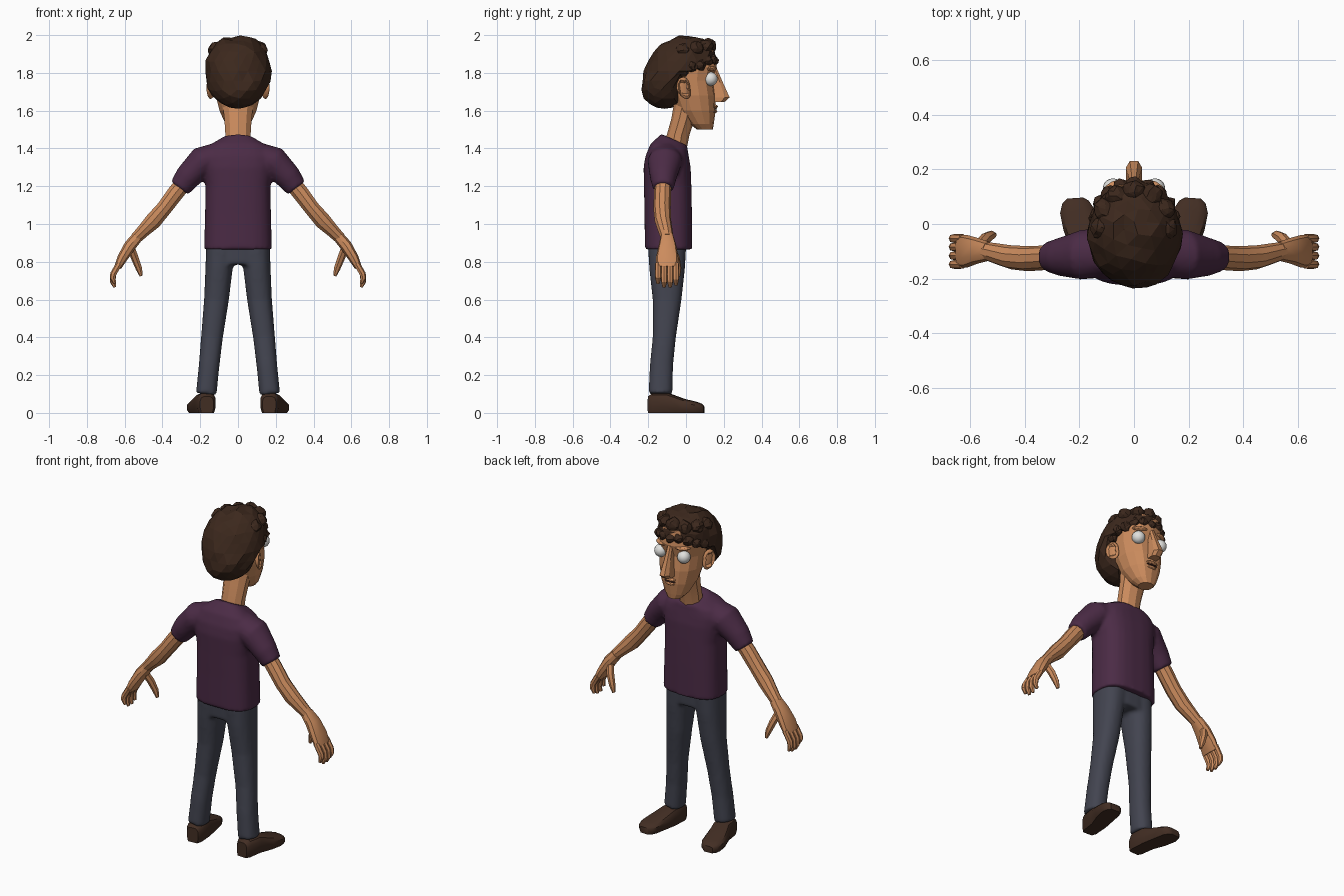
import bpy, bmesh, math, random
from mathutils import Vector, Matrix

random.seed(4)
if "Cube" in bpy.data.objects:
    bpy.data.objects.remove(bpy.data.objects["Cube"])


def material(name, rgb):
    m = bpy.data.materials.new(name)
    m.use_nodes = True
    m.diffuse_color = (*rgb, 1)
    m.node_tree.nodes["Principled BSDF"].inputs["Base Color"].default_value = (*rgb, 1)
    return m


SKIN = material("skin", (0.60, 0.26, 0.11))
SHIRT = material("plum cloth", (0.07, 0.024, 0.06))
DENIM = material("slate cloth", (0.055, 0.058, 0.08))
LEATHER = material("brown leather", (0.055, 0.027, 0.017))
HAIR = material("dark brown hair", (0.045, 0.021, 0.012))
WHITE = material("eye white", (0.75, 0.75, 0.73))
DARK = material("mouth dark", (0.06, 0.02, 0.015))


def tube(bm, stations, n=10, power=2.0, depth=Vector((0, 1, 0))):
    """Loft rings (x, y, z, half width, half depth, tilt) along a path."""
    pts = [Vector(s[:3]) for s in stations]
    rings = []
    for i, s in enumerate(stations):
        along = pts[min(i + 1, len(pts) - 1)] - pts[max(i - 1, 0)]
        along -= depth * along.dot(depth)
        side = depth.cross(along.normalized())
        tilt = s[5] if len(s) > 5 else 0
        ring = []
        for k in range(n):
            t = 2 * math.pi * (k + 0.5) / n
            c, d = (math.copysign(abs(f) ** (2 / power), f) for f in (math.cos(t), math.sin(t)))
            p = pts[i] + side * c * s[3] + depth * d * s[4]
            p.z -= tilt * d * s[4]
            ring.append(bm.verts.new(p))
        rings.append(ring)
    for a, b in zip(rings, rings[1:]):
        for k in range(n):
            bm.faces.new((a[k], a[(k + 1) % n], b[(k + 1) % n], b[k]))
    bm.faces.new(rings[0])
    bm.faces.new(rings[-1])


def blob(bm, loc, size, turn=0.0, detail=2):
    """Add a stretched icosphere."""
    m = Matrix.Translation(loc) @ Matrix.Rotation(turn, 4, 'Z') @ Matrix.Diagonal((*size, 1))
    return bmesh.ops.create_icosphere(bm, subdivisions=detail, radius=1, matrix=m)["verts"]


def finish(name, bm, mat, mirror=False, angle=None, blend=False):
    bmesh.ops.recalc_face_normals(bm, faces=bm.faces[:])
    me = bpy.data.meshes.new(name)
    bm.to_mesh(me)
    bm.free()
    ob = bpy.data.objects.new(name, me)
    bpy.context.collection.objects.link(ob)
    me.materials.append(mat)
    if mirror:
        ob.modifiers.new("mirror", 'MIRROR')
    if angle:
        bpy.ops.object.select_all(action='DESELECT')
        ob.select_set(True)
        bpy.context.view_layer.objects.active = ob
        bpy.ops.object.shade_smooth_by_angle(angle=math.radians(angle))
    if blend:  # fuse overlapping tubes into one cloth surface
        r = ob.modifiers.new("fuse", 'REMESH')
        r.mode, r.voxel_size, r.use_smooth_shade = 'VOXEL', 0.011, True
        s = ob.modifiers.new("soften", 'SMOOTH')
        s.factor, s.iterations = 0.5, 5
    return ob


def flip(stations, s):
    return [(p[0] * s, *p[1:]) for p in stations]


# Shirt: torso with two short sleeves
bm = bmesh.new()
tube(bm, [(0, -.092, .865, .18, .126), (0, -.094, 1.05, .175, .126), (0, -.097, 1.2, .172, .126),
          (0, -.1, 1.3, .185, .125), (0, -.1, 1.36, .19, .115), (0, -.09, 1.41, .16, .098, .15),
          (0, -.06, 1.445, .082, .07, .45)], 24, 2.8)
sleeve = [(.08, -.105, 1.365, .075, .085), (.19, -.112, 1.33, .082, .092),
          (.265, -.12, 1.25, .07, .072), (.31, -.12, 1.19, .058, .056)]
for s in (1, -1):
    tube(bm, flip(sleeve, s), 16)
finish("shirt", bm, SHIRT, blend=True)

# Trousers: hips with two legs
bm = bmesh.new()
tube(bm, [(0, -.1, .785, .16, .095), (0, -.1, .92, .165, .102)], 20, 2.5)
leg = [(.09, -.1, .88, .08, .102), (.1, -.1, .77, .073, .096), (.114, -.1, .6, .066, .077),
       (.138, -.115, .4, .058, .062), (.153, -.13, .25, .055, .062), (.168, -.135, .1, .055, .064)]
for s in (1, -1):
    tube(bm, flip(leg, s), 16, 2.3)
finish("trousers", bm, DENIM, blend=True)

# Shoes, turned slightly outward
bm = bmesh.new()
tube(bm, [(.165, -.2, .045, .036, .043), (.167, -.175, .053, .05, .053), (.176, -.09, .052, .054, .052),
          (.198, -.01, .037, .063, .037), (.21, .05, .03, .063, .03), (.214, .08, .025, .05, .025),
          (.215, .095, .02, .03, .018)], 12, 3.2, Vector((0, 0, 1)))
for v in bm.verts:
    if v.co.z < .012:
        v.co.z = 0
finish("shoes", bm, LEATHER, mirror=True, angle=35)

# Arms
bm = bmesh.new()
tube(bm, [(.26, -.12, 1.25, .045, .045), (.33, -.124, 1.165, .046, .045), (.39, -.127, 1.085, .043, .046),
          (.45, -.122, 1.015, .046, .044), (.5, -.11, .965, .037, .039), (.54, -.1, .925, .032, .034)], 10)
finish("arms", bm, SKIN, mirror=True, angle=30)

# Hands: palm, four fingers and thumb
bm = bmesh.new()
tube(bm, [(.53, -.1, .935, .031, .034), (.572, -.098, .885, .033, .047), (.612, -.1, .82, .028, .06),
          (.637, -.1, .77, .02, .06)], 10, 2.6)
for y, drop in ((-.148, .02), (-.116, 0), (-.084, 0), (-.053, .012)):
    tube(bm, [(.628, y, .79, .017, .016), (.66, y, .735, .017, .017), (.663, y, .695 + drop, .016, .016),
              (.652, y, .665 + drop, .008, .009)], 7)
tube(bm, [(.57, -.085, .885, .022, .024), (.545, -.055, .82, .021, .023), (.524, -.042, .765, .018, .018),
          (.512, -.04, .725, .009, .01)], 7)
finish("hands", bm, SKIN, mirror=True, angle=30)

# Neck
bm = bmesh.new()
tube(bm, [(0, -.055, 1.38, .068, .055), (0, -.042, 1.47, .07, .06), (0, -.015, 1.56, .076, .062),
          (0, .01, 1.66, .09, .07)], 10)
finish("neck", bm, SKIN, angle=25)

# Head: narrow chin widening to the brow
bm = bmesh.new()
tube(bm, [(0, .1, 1.5, .042, .042), (0, .083, 1.53, .068, .064), (0, .055, 1.6, .1, .102),
          (0, .038, 1.68, .12, .118), (0, .026, 1.76, .126, .118), (0, .028, 1.83, .132, .135),
          (0, .02, 1.92, .11, .13)], 14, 2.3)
finish("head", bm, SKIN)

# Nose
bm = bmesh.new()
tube(bm, [(0, .14, 1.83, .016, .022), (0, .163, 1.75, .022, .034), (0, .18, 1.67, .032, .054),
          (0, .165, 1.645, .03, .04)], 8, 2.6)
finish("nose", bm, SKIN)

# Brow ridges and ears
bm = bmesh.new()
blob(bm, (.07, .132, 1.822), (.045, .026, .014), -.45)
finish("brows", bm, SKIN, mirror=True)
bm = bmesh.new()
ear = blob(bm, (.145, -.015, 1.72), (.016, .04, .058), .45, 3)
for v in ear:  # hollow out the outer side and taper the lobe
    off = v.co - Vector((.145, -.015, 1.72))
    if off.x > 0 and abs(off.y) < .022 and abs(off.z) < .034:
        v.co.x -= .014
    if off.z < 0:
        v.co.y += .3 * abs(off.z)
finish("ears", bm, SKIN, mirror=True, angle=35)

# Eyes
bm = bmesh.new()
bmesh.ops.create_uvsphere(bm, u_segments=20, v_segments=12, radius=.037,
                          matrix=Matrix.Translation((.077, .13, 1.768)))
finish("eyes", bm, WHITE, mirror=True, angle=60)

# Lips with a thin mouth line between them
bm = bmesh.new()
blob(bm, (0, .15, 1.622), (.038, .02, .011))
blob(bm, (0, .146, 1.596), (.032, .02, .011))
finish("lips", bm, SKIN)
bm = bmesh.new()
blob(bm, (0, .148, 1.609), (.037, .019, .004))
finish("mouth_line", bm, DARK)

# Hair: faceted mass leaning forward on top, tucked in at the nape
bm = bmesh.new()
for v in blob(bm, (0, -.035, 1.81), (.172, .183, .2), detail=3):
    rough = random.uniform(.97, 1.06)
    v.co = Vector((v.co.x * rough, (v.co.y + .035) * rough - .035, v.co.z))
    v.co.y += (.22 if v.co.z > 1.81 else .4) * (v.co.z - 1.81)
    line = 1.8 + .45 * max(0, v.co.y)
    if v.co.y > -.045 and v.co.z < line:
        v.co.z = line
    v.co.z = min(v.co.z, 1.985 + random.uniform(-.015, .015))
finish("hair", bm, HAIR)

# Curls along the hairline and over the fringe
bm = bmesh.new()
for row, (count, reach, height, r) in enumerate(((11, 1.0, 1.875, .032), (7, .86, 1.935, .042))):
    for i in range(count):
        t = math.radians(-100 + 200 * i / (count - 1))
        loc = (.137 * reach * math.sin(t), .005 + .135 * reach * math.cos(t),
               height - (.055 if row == 0 else .01) * (1 - math.cos(t)) + random.uniform(-.008, .008))
        for v in blob(bm, loc, (r, r, r * .95), random.random() * 3):
            v.co += Vector((random.uniform(-.005, .005) for _ in range(3)))
finish("curls", bm, HAIR)
